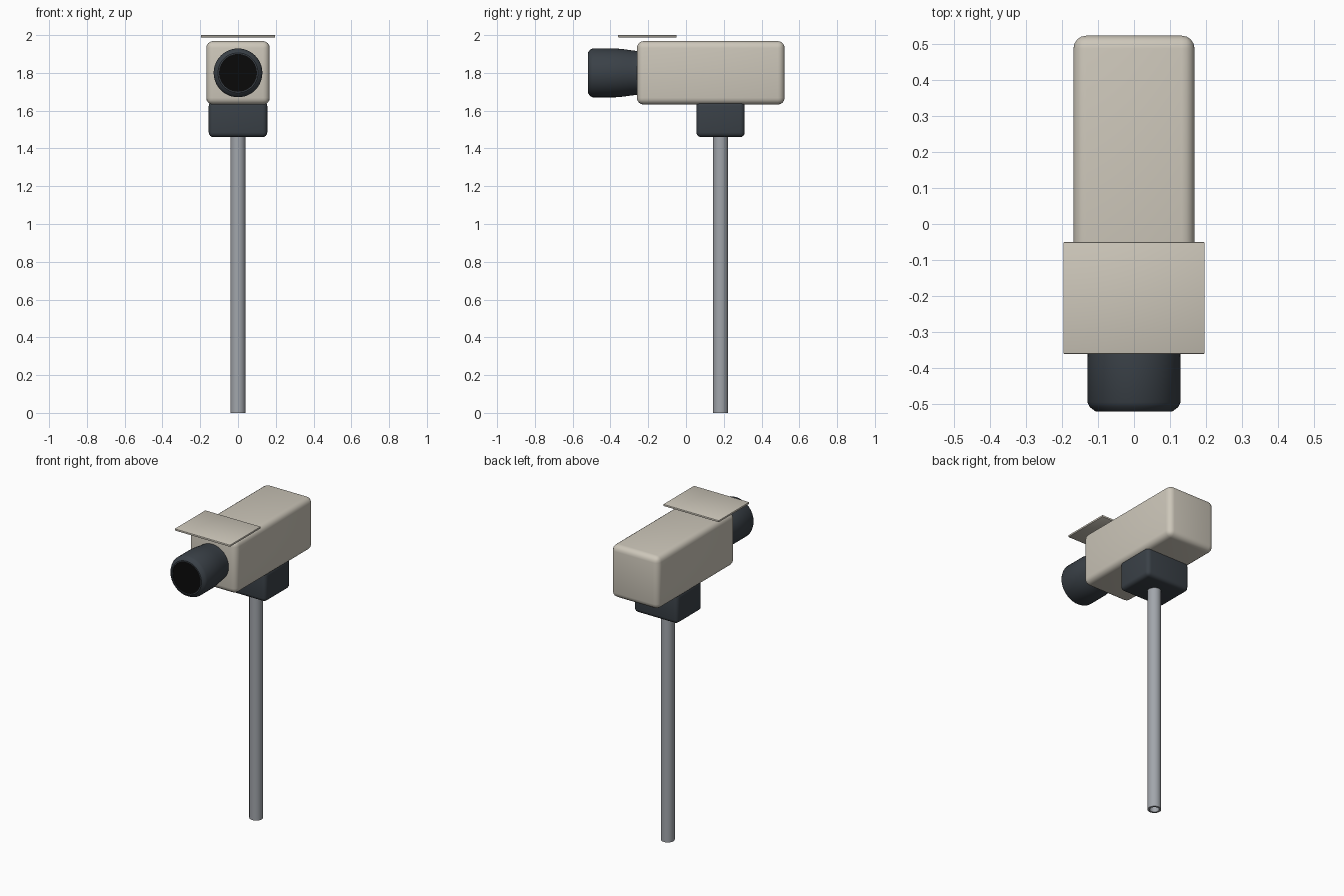
import bpy, bmesh, math
from mathutils import Matrix

cube = bpy.data.objects.get("Cube")
if cube:
    bpy.data.objects.remove(cube, do_unlink=True)


def material(name, rgb):
    m = bpy.data.materials.new(name)
    m.use_nodes = True
    m.diffuse_color = (*rgb, 1)
    m.node_tree.nodes["Principled BSDF"].inputs["Base Color"].default_value = (*rgb, 1)
    return m


BEIGE = material("warm beige", (0.61, 0.57, 0.49))
DARK = material("dark slate", (0.042, 0.052, 0.063))
METAL = material("grey metal", (0.36, 0.38, 0.41))
BLACK = material("black glass", (0.003, 0.003, 0.003))


def finish(name, bm, mat):
    bmesh.ops.recalc_face_normals(bm, faces=bm.faces)
    mesh = bpy.data.meshes.new(name)
    bm.to_mesh(mesh)
    bm.free()
    ob = bpy.data.objects.new(name, mesh)
    bpy.context.collection.objects.link(ob)
    mesh.materials.append(mat)
    bpy.ops.object.select_all(action="DESELECT")
    ob.select_set(True)
    bpy.context.view_layer.objects.active = ob
    bpy.ops.object.shade_smooth_by_angle(angle=math.radians(35))
    return ob


def rounded_box(name, low, high, radius, mat, segments=4):
    bm = bmesh.new()
    bmesh.ops.create_cube(bm, size=1)
    for v in bm.verts:
        v.co = [(a + b) / 2 + c * (b - a) for a, b, c in zip(low, high, v.co)]
    bmesh.ops.bevel(bm, geom=bm.edges[:], offset=radius, segments=segments,
                    profile=0.5, affect="EDGES")
    return finish(name, bm, mat)


def lathe(name, profile, matrix, mat, closed=False, sides=48):
    """Spin (radius, height) points about the local z axis, then place them."""
    bm = bmesh.new()
    verts = [bm.verts.new((r, 0, h)) for r, h in profile]
    ends = verts[1:] + verts[:1] if closed else verts[1:]
    edges = [bm.edges.new(pair) for pair in zip(verts, ends)]
    bmesh.ops.spin(bm, geom=verts + edges, cent=(0, 0, 0), axis=(0, 0, 1),
                   angle=math.tau, steps=sides)
    bmesh.ops.remove_doubles(bm, verts=bm.verts, dist=1e-5)
    bmesh.ops.transform(bm, matrix=matrix, verts=bm.verts)
    return finish(name, bm, mat)


# Housing, floating sun visor and mounting block
rounded_box("housing", (-0.168, -0.26, 1.632), (0.168, 0.522, 1.968), 0.036, BEIGE)
rounded_box("sun_visor", (-0.196, -0.36, 1.988), (0.196, -0.05, 2.0), 0.003, BEIGE, 2)
rounded_box("mount_block", (-0.155, 0.055, 1.46), (0.155, 0.311, 1.65), 0.025, DARK)

# Hollow pole
lathe("pole", [(0.04, 0), (0.04, 1.48), (0.028, 1.48), (0.028, 0)],
      Matrix.Translation((0, 0.183, 0)), METAL, closed=True, sides=32)

# Lens barrel, local z pointing forward
forward = Matrix.Translation((0, 0, 1.8)) @ Matrix.Rotation(math.pi / 2, 4, "X")
lathe("lens_barrel",
      [(0, 0.2), (0.115, 0.2), (0.116, 0.26), (0.121, 0.30), (0.126, 0.335),
       (0.129, 0.37), (0.129, 0.494), (0.122, 0.508), (0.106, 0.52),
       (0.1, 0.52), (0.1, 0.5), (0, 0.5)],
      forward, DARK)
lathe("lens_glass", [(0, 0.508), (0.1, 0.508), (0.1, 0.516), (0, 0.516)], forward, BLACK)
